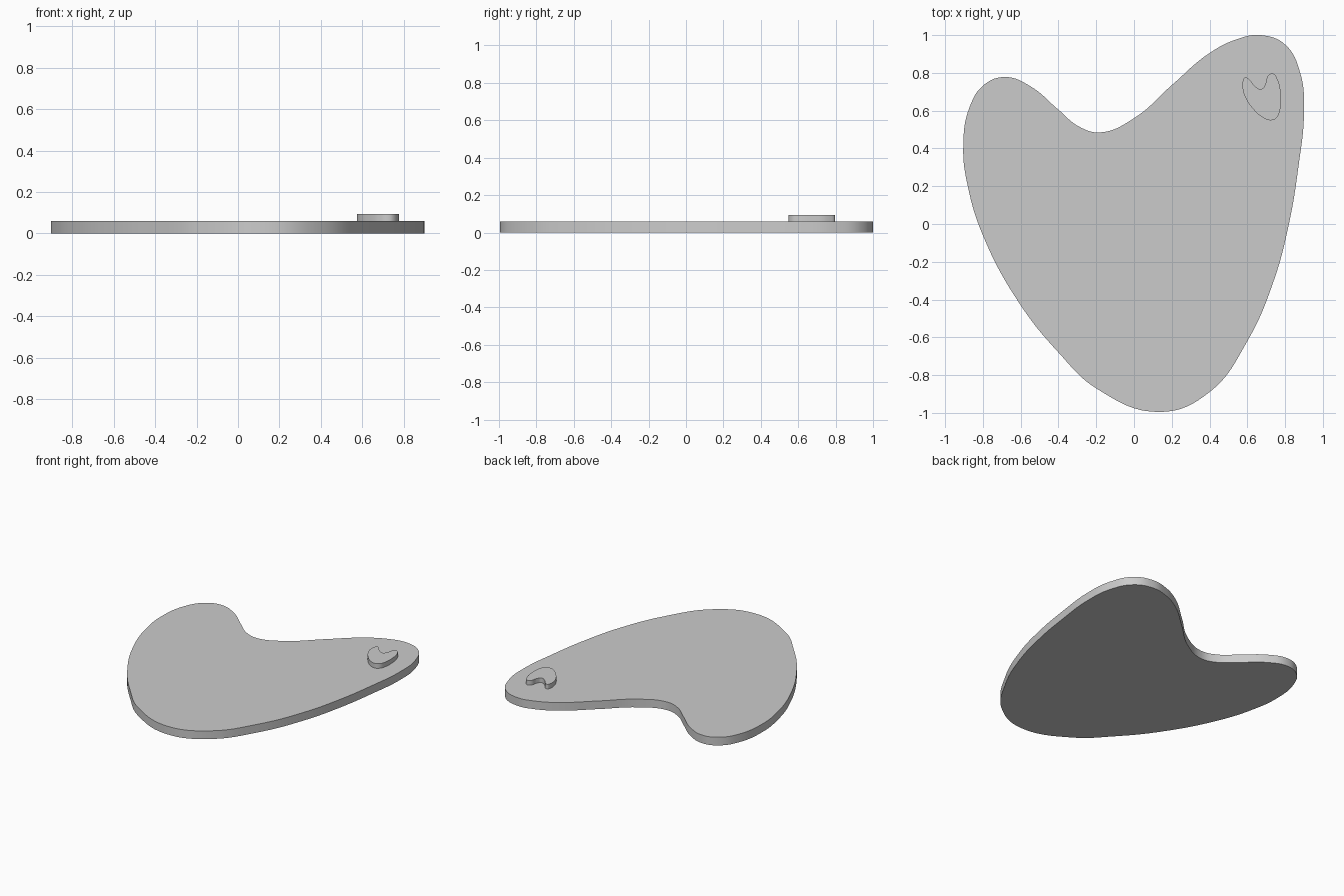
import bpy
import bmesh

cube = bpy.data.objects.get("Cube")
if cube:
    bpy.data.objects.remove(cube, do_unlink=True)

# Single plain grey material
grey = bpy.data.materials.new("plain grey")
grey.use_nodes = True
colour = (0.6, 0.6, 0.6, 1)
grey.diffuse_color = colour
grey.node_tree.nodes["Principled BSDF"].inputs["Base Color"].default_value = colour


def smooth_slab(name, outline, bottom, top):
    """Solid slab extruded from a smooth closed outline."""
    curve = bpy.data.curves.new(name + "_outline", "CURVE")
    curve.dimensions = "2D"
    curve.fill_mode = "BOTH"
    curve.extrude = (top - bottom) / 2
    curve.resolution_u = 8
    spline = curve.splines.new("BEZIER")
    spline.bezier_points.add(len(outline) - 1)
    for point, (x, y) in zip(spline.bezier_points, outline):
        point.co = (x, y, 0)
        point.handle_left_type = point.handle_right_type = "AUTO"
    spline.use_cyclic_u = True
    helper = bpy.data.objects.new(name + "_helper", curve)
    bpy.context.collection.objects.link(helper)

    # Turn the filled curve into one welded mesh
    bpy.context.view_layer.update()
    evaluated = helper.evaluated_get(bpy.context.evaluated_depsgraph_get())
    mesh = bpy.data.meshes.new_from_object(evaluated)
    bpy.data.objects.remove(helper, do_unlink=True)
    bm = bmesh.new()
    bm.from_mesh(mesh)
    bmesh.ops.remove_doubles(bm, verts=bm.verts, dist=0.0002)
    bmesh.ops.translate(bm, verts=bm.verts, vec=(0, 0, (top + bottom) / 2))
    bmesh.ops.recalc_face_normals(bm, faces=bm.faces)
    bm.to_mesh(mesh)
    bm.free()

    mesh.materials.clear()
    mesh.materials.append(grey)
    slab = bpy.data.objects.new(name, mesh)
    bpy.context.collection.objects.link(slab)
    bpy.ops.object.select_all(action="DESELECT")
    slab.select_set(True)
    bpy.context.view_layer.objects.active = slab
    bpy.ops.object.shade_smooth_by_angle()
    return slab


# Large lopsided heart-shaped board, clockwise from the notch
smooth_slab("board", [
    (-.18, .485), (0, .56), (.2, .735), (.4, .905), (.55, .98), (.67, 1),
    (.8, .95), (.88, .8), (.9, .6), (.87, .3), (.82, 0), (.74, -.3),
    (.6, -.62), (.4, -.89), (.14, -.995), (-.2, -.87), (-.4, -.68),
    (-.6, -.43), (-.8, -.06), (-.88, .2), (-.904, .4), (-.87, .62),
    (-.79, .74), (-.68, .778), (-.55, .73), (-.4, .605), (-.29, .515),
], 0, .06)

# Small raised knob with two horns near the back left corner
smooth_slab("knob", [
    (.587, .775), (.61, .765), (.64, .73), (.675, .715), (.695, .74),
    (.71, .785), (.733, .797), (.76, .765), (.777, .68), (.772, .6),
    (.755, .562), (.725, .549), (.68, .565), (.63, .61), (.59, .67),
    (.575, .72), (.577, .76),
], .06, .094)
